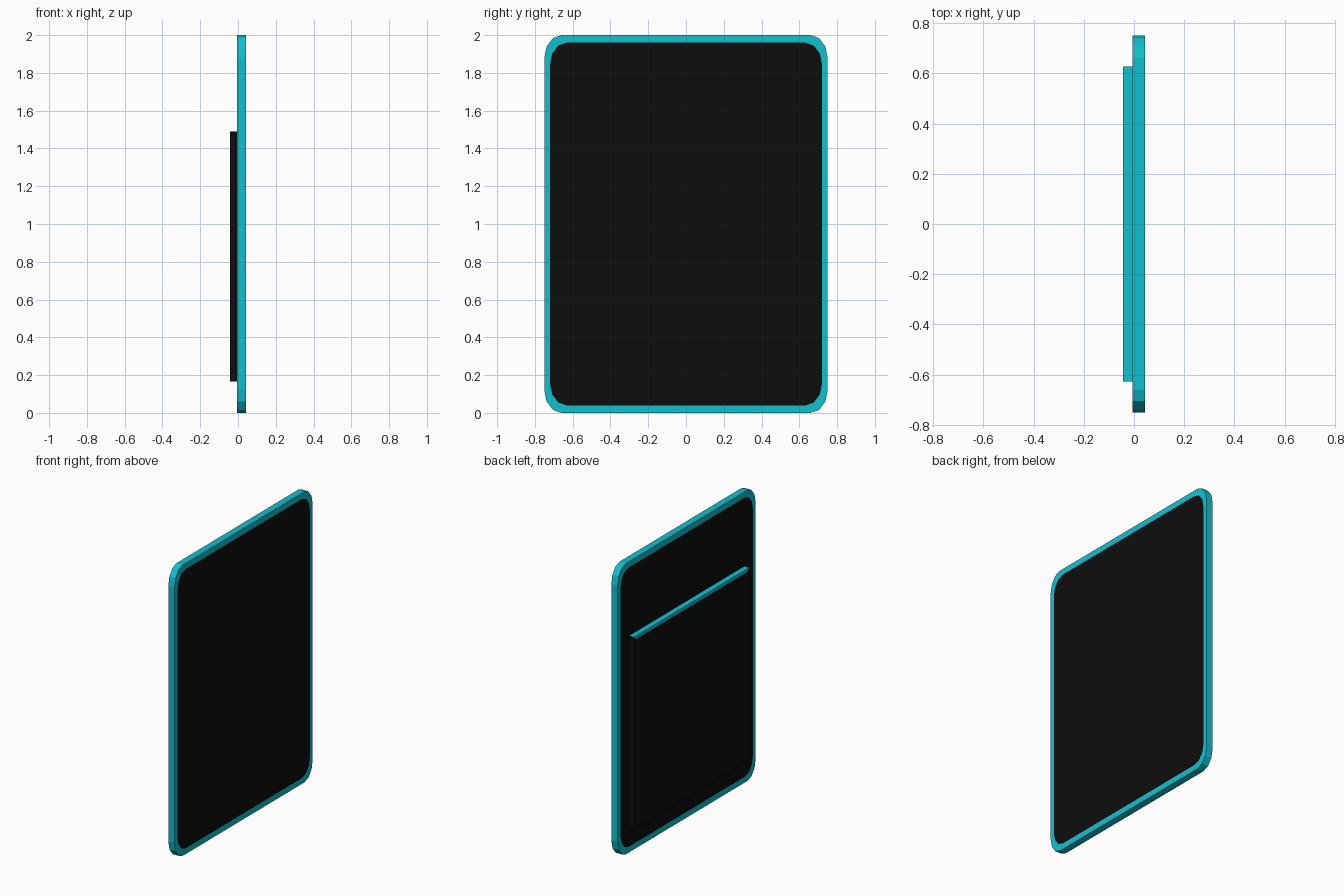
import bpy, bmesh, math
from mathutils import Vector

if "Cube" in bpy.data.objects:
    bpy.data.objects.remove(bpy.data.objects["Cube"])


def material(name, rgb):
    m = bpy.data.materials.new(name)
    m.diffuse_color = (*rgb, 1)
    m.use_nodes = True
    m.node_tree.nodes["Principled BSDF"].inputs["Base Color"].default_value = m.diffuse_color
    return m


CYAN = material("cyan trim", (0.006, 0.53, 0.63))
BLACK = material("black panel", (0.004, 0.004, 0.004))


def finish(name, bm):
    bmesh.ops.recalc_face_normals(bm, faces=bm.faces)
    me = bpy.data.meshes.new(name)
    bm.to_mesh(me)
    bm.free()
    for m in (CYAN, BLACK):
        me.materials.append(m)
    ob = bpy.data.objects.new(name, me)
    bpy.context.collection.objects.link(ob)
    return ob


def rounded_outline(hy, hz, ry, rz, steps=3):
    pts = []
    for q, (sy, sz) in enumerate([(1, 1), (-1, 1), (-1, -1), (1, -1)]):
        for i in range(steps + 1):
            a = math.radians(90) * (q + i / steps)
            pts.append((sy * (hy - ry) + ry * math.cos(a),
                        sz * (hz - rz) + rz * math.sin(a)))
    return pts


# Main slab: rounded card, cyan edge and rim, black panel on both faces
X0, X1 = -0.005, 0.043
outline = rounded_outline(0.75, 1.0, 0.09, 0.12)
bm = bmesh.new()
rings = [[bm.verts.new((x, y * s, 1 + z * s)) for y, z in outline]
         for x, s in ((X0, 0.96), (X0, 1), (X1, 1), (X1, 0.96))]
n = len(outline)
for a, b in zip(rings, rings[1:]):
    for i in range(n):
        j = (i + 1) % n
        bm.faces.new((a[i], a[j], b[j], b[i]))
for ring in (rings[0], rings[-1]):
    bm.faces.new(ring).material_index = 1
finish("card_slab", bm)

# Back pocket: black box with a cyan top and a cyan lip along the top of its face
bm = bmesh.new()
bmesh.ops.create_cube(bm, size=1)
for v in bm.verts:
    v.co = Vector((-0.024 + v.co.x * 0.038, v.co.y * 1.255, 0.8275 + v.co.z * 1.325))
bm.normal_update()
back = [f for f in bm.faces if f.normal.x < -0.9]
bmesh.ops.inset_region(bm, faces=back, thickness=0.022, use_even_offset=True)
for f in bm.faces:
    top = f.calc_center_median().z > 1.45
    f.material_index = 0 if top else 1
finish("back_pocket", bm)
